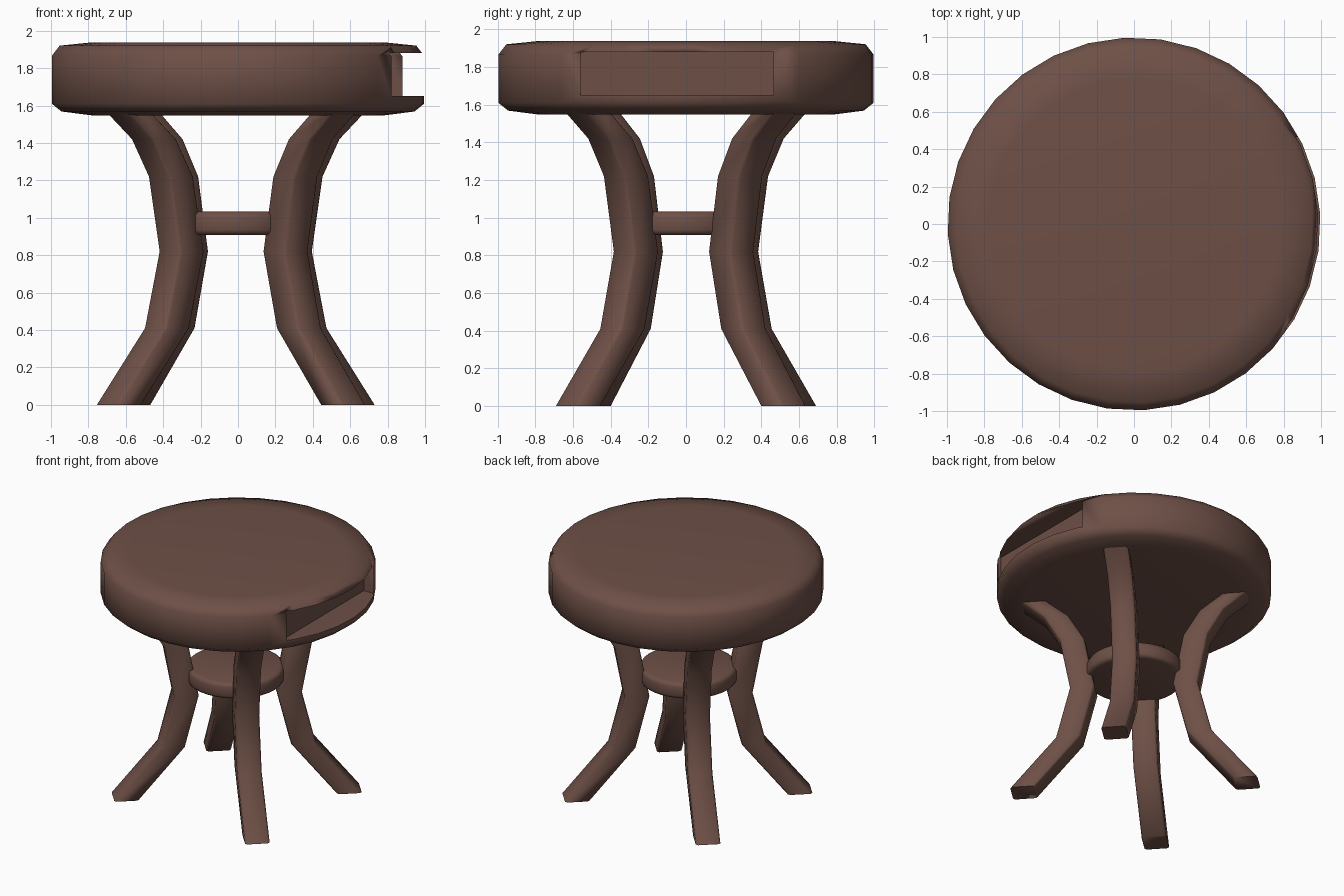
import bpy, bmesh, math
from math import cos, sin, radians, pi

if "Cube" in bpy.data.objects:
    bpy.data.objects.remove(bpy.data.objects["Cube"])

wood = bpy.data.materials.new("dark_wood")
wood.diffuse_color = (0.155, 0.08, 0.062, 1)
wood.use_nodes = True
wood.node_tree.nodes["Principled BSDF"].inputs["Base Color"].default_value = wood.diffuse_color


def finish(name, bm, angle=60):
    bmesh.ops.recalc_face_normals(bm, faces=bm.faces)
    me = bpy.data.meshes.new(name)
    bm.to_mesh(me)
    bm.free()
    me.materials.append(wood)
    ob = bpy.data.objects.new(name, me)
    bpy.context.collection.objects.link(ob)
    bpy.ops.object.select_all(action='DESELECT')
    ob.select_set(True)
    bpy.context.view_layer.objects.active = ob
    bpy.ops.object.shade_smooth_by_angle(angle=radians(angle))
    return ob


def skin(rings):
    """Join equal-length loops of points and cap both ends."""
    bm = bmesh.new()
    rows = [[bm.verts.new(p) for p in r] for r in rings]
    n = len(rows[0])
    for a, b in zip(rows, rows[1:]):
        for i in range(n):
            j = (i + 1) % n
            bm.faces.new((a[i], a[j], b[j], b[i]))
    bm.faces.new(rows[0])
    bm.faces.new(rows[-1])
    return bm


def lathe(profile, sides, cx=0, cy=0, turn=0):
    return skin([[(cx + r * cos(turn + 2 * pi * i / sides),
                   cy + r * sin(turn + 2 * pi * i / sides), z)
                  for i in range(sides)] for r, z in profile])


# Round top with softened rims
top = finish("table_top", lathe(
    [(0.78, 1.547), (0.945, 1.568), (0.997, 1.61), (0.997, 1.865),
     (0.955, 1.92), (0.78, 1.938)], 32, turn=radians(3)))

# Box-shaped drawer recess cut into the right-hand rim
x0, x1, y0, y1 = 0.79, 1.2, -0.56, 0.465
cutter = finish("recess_cutter", skin(
    [[(x0, y0, z), (x1, y0, z), (x1, y1, z), (x0, y1, z)]
     for z in (1.652, 1.88)]))
mod = top.modifiers.new("recess", 'BOOLEAN')
mod.operation, mod.solver, mod.object = 'DIFFERENCE', 'EXACT', cutter
with bpy.context.temp_override(object=top, active_object=top):
    bpy.ops.object.modifier_move_to_index(modifier="recess", index=0)
    bpy.ops.object.modifier_apply(modifier="recess")
bpy.data.objects.remove(cutter)

# Small round shelf tying the legs together
finish("shelf", lathe(
    [(0.325, 0.908), (0.347, 0.916), (0.355, 0.935), (0.355, 1.005),
     (0.347, 1.024), (0.325, 1.032)], 32, -0.015, -0.01))

# Four bowed legs: square section carried along (distance, z) stations,
# the whole set turned slightly about the vertical axis
stations = [(0.60, 0), (0.353, 0.41), (0.278, 0.82), (0.333, 1.22),
            (0.42, 1.42), (0.56, 1.575)]
h, c, twist = 0.09, 0.015, radians(-2.7)
section = [(h, h - c), (h - c, h), (c - h, h), (-h, h - c),
           (-h, c - h), (c - h, -h), (h - c, -h), (h, c - h)]
for label, sx, sy in (("front_left", -1, -1), ("front_right", 1, -1),
                      ("back_left", -1, 1), ("back_right", 1, 1)):
    a = math.atan2(sy, sx) + twist
    rings = []
    for d, z in stations:
        px, py = sx * d, sy * d * 0.91
        qx = px * cos(twist) - py * sin(twist) - 0.012
        qy = px * sin(twist) + py * cos(twist)
        rings.append([(qx + u * cos(a) - v * sin(a),
                       qy + u * sin(a) + v * cos(a), z) for u, v in section])
    finish(label + "_leg", skin(rings))
